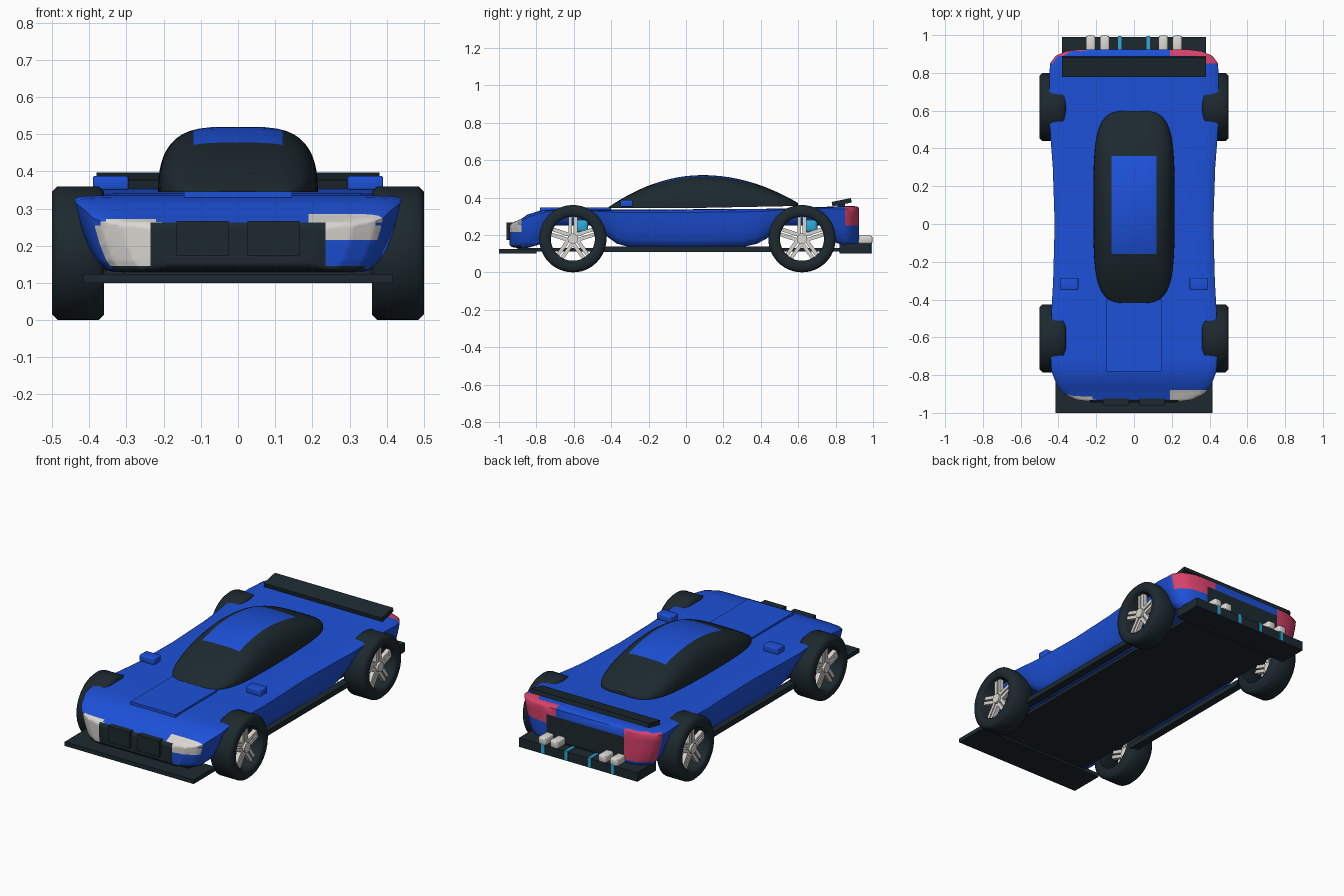
import bpy, bmesh
from math import pi, sin, cos
from mathutils import Matrix, Vector

cube = bpy.data.objects.get("Cube")
if cube:
    bpy.data.objects.remove(cube)


def material(name, color):
    mat = bpy.data.materials.new(name)
    mat.use_nodes = True
    mat.diffuse_color = (*color, 1)
    mat.node_tree.nodes["Principled BSDF"].inputs["Base Color"].default_value = (*color, 1)
    return mat


BLUE = material("body blue", (.012, .082, .69))
DARK = material("charcoal", (.012, .022, .028))
WHITE = material("light silver", (.7, .68, .64))
PINK = material("tail light pink", (.7, .055, .15))
CYAN = material("accent cyan", (.025, .4, .7))


def finish(bm, name, mats, smooth=True):
    bmesh.ops.recalc_face_normals(bm, faces=bm.faces)
    mesh = bpy.data.meshes.new(name)
    bm.to_mesh(mesh)
    bm.free()
    obj = bpy.data.objects.new(name, mesh)
    bpy.context.collection.objects.link(obj)
    for mat in mats:
        mesh.materials.append(mat)
    if smooth:
        bpy.ops.object.select_all(action="DESELECT")
        obj.select_set(True)
        bpy.context.view_layer.objects.active = obj
        bpy.ops.object.shade_smooth_by_angle(angle=.8)
    return obj


def loft(rings, caps=True, closed=False):
    """Skin a list of closed loops of points."""
    bm = bmesh.new()
    loops = [[bm.verts.new(p) for p in ring] for ring in rings]
    pairs = list(zip(loops, loops[1:]))
    if closed:
        pairs.append((loops[-1], loops[0]))
    for a, b in pairs:
        for i in range(len(a)):
            j = (i + 1) % len(a)
            bm.faces.new((a[i], a[j], b[j], b[i]))
    if caps:
        bm.faces.new(loops[0])
        bm.faces.new(loops[-1])
    return bm


def slice_mesh(bm, axis, values, keep):
    """Cut the chosen faces along planes across one axis."""
    normal = Vector([float(i == axis) for i in range(3)])
    for value in values:
        faces = [f for f in bm.faces if keep(f.calc_center_median())]
        edges = {e for f in faces for e in f.edges}
        verts = {v for f in faces for v in f.verts}
        bmesh.ops.bisect_plane(bm, geom=list(verts) + list(edges) + faces,
                               plane_co=normal * value, plane_no=normal)


def box(name, mat, low, high, bevel=0, tilt=0):
    low, high = Vector(low), Vector(high)
    bm = bmesh.new()
    bmesh.ops.create_cube(bm, size=1)
    bmesh.ops.scale(bm, vec=high - low, verts=bm.verts)
    if bevel:
        bmesh.ops.bevel(bm, geom=bm.edges[:], offset=bevel, segments=2,
                        affect="EDGES", profile=.5)
    bmesh.ops.rotate(bm, matrix=Matrix.Rotation(tilt, 3, "X"), verts=bm.verts)
    bmesh.ops.translate(bm, vec=(low + high) / 2, verts=bm.verts)
    return finish(bm, name, [mat], smooth=bool(bevel))


# Body shell: stations of y, half width, top and arched underside
stations = [
    (-.945, .22, .25, .15), (-.93, .31, .264, .135), (-.9, .37, .278, .13),
    (-.88, .39, .286, .13), (-.85, .41, .308, .13), (-.78, .437, .33, .15),
    (-.72, .44, .335, .25), (-.5, .437, .335, .25), (-.42, .435, .335, .19),
    (-.37, .432, .335, .153), (-.3, .428, .335, .135), (0, .42, .337, .13),
    (.3, .43, .34, .135), (.38, .436, .34, .153), (.43, .44, .34, .18),
    (.52, .445, .342, .25), (.74, .447, .35, .25), (.8, .447, .353, .16),
    (.85, .445, .355, .14), (.89, .415, .355, .145), (.915, .36, .352, .15),
    (.925, .28, .345, .16)]
half = [(.78, 1), (.91, .99), (.97, .965), (1, .92), (.985, .75), (.95, .45),
        (.91, .2), (.86, .03), (.8, 0)]
section = half + [(-x, z) for x, z in reversed(half)]
bm = loft([[(x * w, y, low + z * (top - low)) for x, z in section]
           for y, w, top, low in stations])


def at_nose(c):
    return c.y < -.88


def at_tail(c):
    return c.y > .85


slice_mesh(bm, 0, [side * (.19 + .015 * i) for i in range(14) for side in (-1, 1)], at_nose)
slice_mesh(bm, 2, [.145 + .01 * i for i in range(13)] + [.262, .272], at_nose)
slice_mesh(bm, 0, (-.25, .19, .25), at_tail)
slice_mesh(bm, 2, (.17, .25, .3, .345), at_tail)
for face in bm.faces:
    c = face.calc_center_median()
    side = abs(c.x)
    oval = abs((side - .29) / .098) ** 3 + abs((c.z - .21) / .068) ** 3 < 1
    if c.y < -.88:
        if side < .235 and c.z < .262 or side < .37 and c.z < .145:
            face.material_index = 1
        elif c.x < 0 and oval and c.z < .272:
            face.material_index = 2
        elif c.x > .19 and c.z > .215 and (oval or .262 < c.z < .286):
            face.material_index = 2
    elif c.y > .85:
        if c.x > .19 and .3 < c.z < .354 or c.x > .25 and .25 < c.z < .354:
            face.material_index = 3
        elif c.x < -.25 and .17 < c.z < .35:
            face.material_index = 3
        elif side < .25 and c.z < .3:
            face.material_index = 1
finish(bm, "body_shell", [BLUE, DARK, WHITE, PINK])

# Glass canopy with a coloured roof panel
rings = []
for i in range(1, 32):
    u = -cos(pi * i / 32)
    width = .215 * (1 - u ** 4) ** .25
    base = .345 + (.01 if u > 0 else 0) * u
    height = .52 - (.175 if u < 0 else .15) * u * u - base
    ring = []
    for k in range(25):
        a = pi * k / 24
        x = abs(cos(a)) ** .53 * (1 if k < 12 else -1)
        ring.append((width * x, .09 + .51 * u, base + height * max(sin(a), 0) ** .83))
    rings.append(ring)
bm = loft(rings)
slice_mesh(bm, 0, (-.12, .12), lambda c: True)
slice_mesh(bm, 1, (-.16, .36), lambda c: True)
for face in bm.faces:
    c = face.calc_center_median()
    if abs(c.x) < .12 and -.16 < c.y < .36 and c.z > .42:
        face.material_index = 1
finish(bm, "canopy", [DARK, BLUE])

# Panels, floor and aero parts
box("hood_panel", BLUE, (-.145, -.78, .322), (.145, -.4, .346))
box("floor", DARK, (-.31, -.9, .112), (.31, .88, .13))
box("front_splitter", DARK, (-.415, -1, .1), (.415, -.8, .124))
box("rear_diffuser", DARK, (-.38, .82, .1), (.38, .99, .153))
box("rear_wing", DARK, (-.38, .78, .363), (.38, .885, .387), tilt=.2)

for side, label in ((1, "left"), (-1, "right")):
    def pair(name, mat, inner, outer, **options):
        xs = sorted((side * inner[0], side * outer[0]))
        box(label + "_" + name, mat, (xs[0], *inner[1:]), (xs[1], *outer[1:]), **options)

    pair("side_skirt", DARK, (.355, -.46, .108), (.4, .46, .138))
    pair("grille", DARK, (.026, -.96, .174), (.165, -.915, .267))
    pair("mirror", BLUE, (.295, -.35, .35), (.39, -.285, .388), bevel=.005)
    pair("wing_strut", DARK, (.25, .81, .34), (.27, .85, .37))
    for x, spot in ((.155, "inner"), (.23, "outer")):
        pair(spot + "_exhaust", WHITE, (x - .025, .9, .153), (x + .025, .997, .197), bevel=.01)
    for x, spot in ((.075, "inner"), (.225, "outer")):
        pair(spot + "_fin", CYAN, (x - .01, .9, .102), (x + .01, .995, .16))

# Wheels
tyre_profile = [(.36, .12), (.36, .165), (.375, .18), (.485, .18), (.5, .165),
                (.5, .128), (.49, .118)]


def wheel(name, side, y):
    center = Vector((0, y, .18))
    rings = []
    for k in range(48):
        a = 2 * pi * k / 48
        rings.append([center + Vector((side * x, r * cos(a), r * sin(a)))
                      for x, r in tyre_profile])
    finish(loft(rings, caps=False, closed=True), name + "_tyre", [DARK])

    # Hub and five twin spokes
    bm = bmesh.new()
    turn = Matrix.Translation(center + Vector((side * .46, 0, 0)))
    bmesh.ops.create_cone(bm, cap_ends=True, segments=20, radius1=.028, radius2=.028,
                          depth=.05, matrix=turn @ Matrix.Rotation(pi / 2, 4, "Y"))
    for k in range(5):
        for offset in (-.014, .014):
            spin = Matrix.Rotation(2 * pi * k / 5, 4, "X")
            place = Matrix.Translation((0, offset, .07))
            size = Matrix.Diagonal((.025, .02, .105, 1))
            bmesh.ops.create_cube(bm, size=1, matrix=turn @ spin @ place @ size)
    finish(bm, name + "_rim", [WHITE])

    # Brake caliper
    xs = sorted((side * .4, side * .43))
    box(name + "_caliper", CYAN, (xs[0], y + .012, .215), (xs[1], y + .082, .28), bevel=.014)


for y, end in ((-.605, "front"), (.62, "rear")):
    wheel(end + "_left", 1, y)
    wheel(end + "_right", -1, y)
